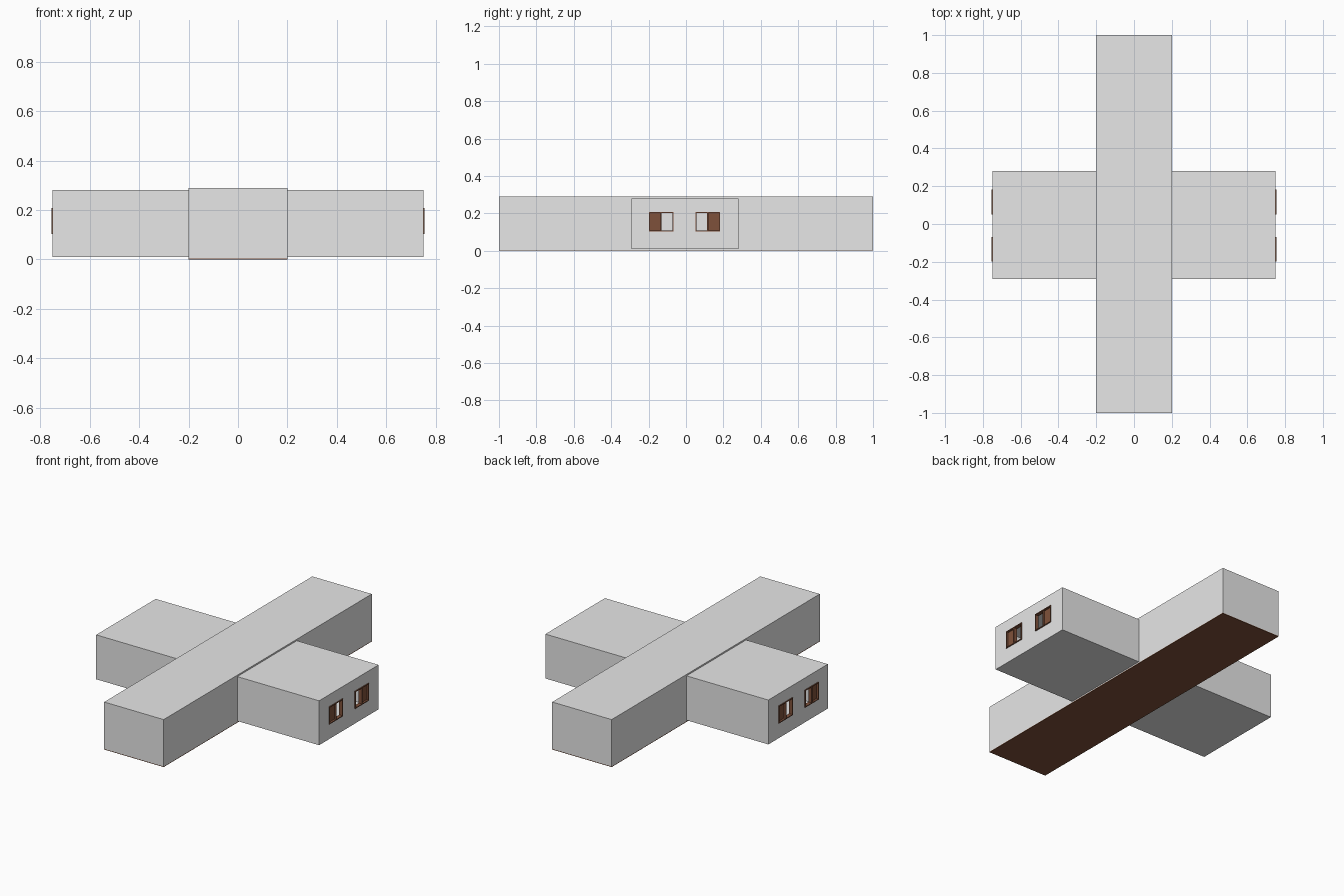
import bpy, bmesh
from mathutils import Vector

if "Cube" in bpy.data.objects:
    bpy.data.objects.remove(bpy.data.objects["Cube"])


def material(name, rgb):
    m = bpy.data.materials.new(name)
    m.diffuse_color = (*rgb, 1)
    m.use_nodes = True
    m.node_tree.nodes["Principled BSDF"].inputs["Base Color"].default_value = m.diffuse_color
    return m


GREY = material("light grey wall", (0.8, 0.8, 0.8))
BROWN = material("brown wood", (0.213, 0.083, 0.043))


def boxes(name, mat, spans):
    """One object from boxes given as (x0, x1, y0, y1, z0, z1)."""
    bm = bmesh.new()
    for x0, x1, y0, y1, z0, z1 in spans:
        vs = bmesh.ops.create_cube(bm, size=1)["verts"]
        for v in vs:
            v.co = Vector((x1 if v.co.x > 0 else x0,
                           y1 if v.co.y > 0 else y0,
                           z1 if v.co.z > 0 else z0))
    me = bpy.data.meshes.new(name)
    bm.to_mesh(me)
    bm.free()
    me.materials.append(mat)
    ob = bpy.data.objects.new(name, me)
    bpy.context.collection.objects.link(ob)
    return ob


def cut(target, span):
    """Subtract a box from the target and drop the cutter."""
    cutter = boxes("cutter", GREY, [span])
    cutter.hide_render = True
    mod = target.modifiers.new("cut", "BOOLEAN")
    mod.operation, mod.solver, mod.object = "DIFFERENCE", "EXACT", cutter
    bpy.context.view_layer.objects.active = target
    bpy.ops.object.modifier_apply(modifier=mod.name)
    bpy.data.objects.remove(cutter)


# Long hall with its wooden floor
boxes("long_hall", GREY, [(-0.2, 0.2, -1, 1, 0.004, 0.289)])
boxes("hall_floor", BROWN, [(-0.2, 0.2, -1, 1, 0, 0.004)])

# Hollow cross wing with two window openings through each end
END = 0.75
Z0, Z1 = 0.102, 0.208
WINDOWS = {"front": (-0.198, -0.068), "back": (0.05, 0.183)}
wing = boxes("cross_wing", GREY, [(-END, END, -0.292, 0.28, 0.01, 0.28)])
cut(wing, (-0.735, 0.735, -0.277, 0.265, 0.025, 0.265))
for y0, y1 in WINDOWS.values():
    cut(wing, (-0.9, 0.9, y0, y1, Z0, Z1))

# Window frames, each with a half-width wooden shutter on the outer half
T = 0.005
for side, s in (("right", 1), ("left", -1)):
    def xs(a, b):
        return (a, b) if s > 0 else (-b, -a)
    rim, leaf = xs(0.732, 0.755), xs(0.738, 0.743)
    for place, (y0, y1) in WINDOWS.items():
        boxes(f"{side}_{place}_window_frame", BROWN, [
            (*rim, y0, y0 + T, Z0, Z1), (*rim, y1 - T, y1, Z0, Z1),
            (*rim, y0 + T, y1 - T, Z0, Z0 + T),
            (*rim, y0 + T, y1 - T, Z1 - T, Z1)])
        mid = (y0 + y1) / 2
        a, b = (y0 + T, mid) if place == "front" else (mid, y1 - T)
        boxes(f"{side}_{place}_shutter", BROWN, [
            (*leaf, a, b, Z0 + T, Z1 - T),
            (*rim, mid - 0.003, mid + 0.003, Z0 + T, Z1 - T)])
